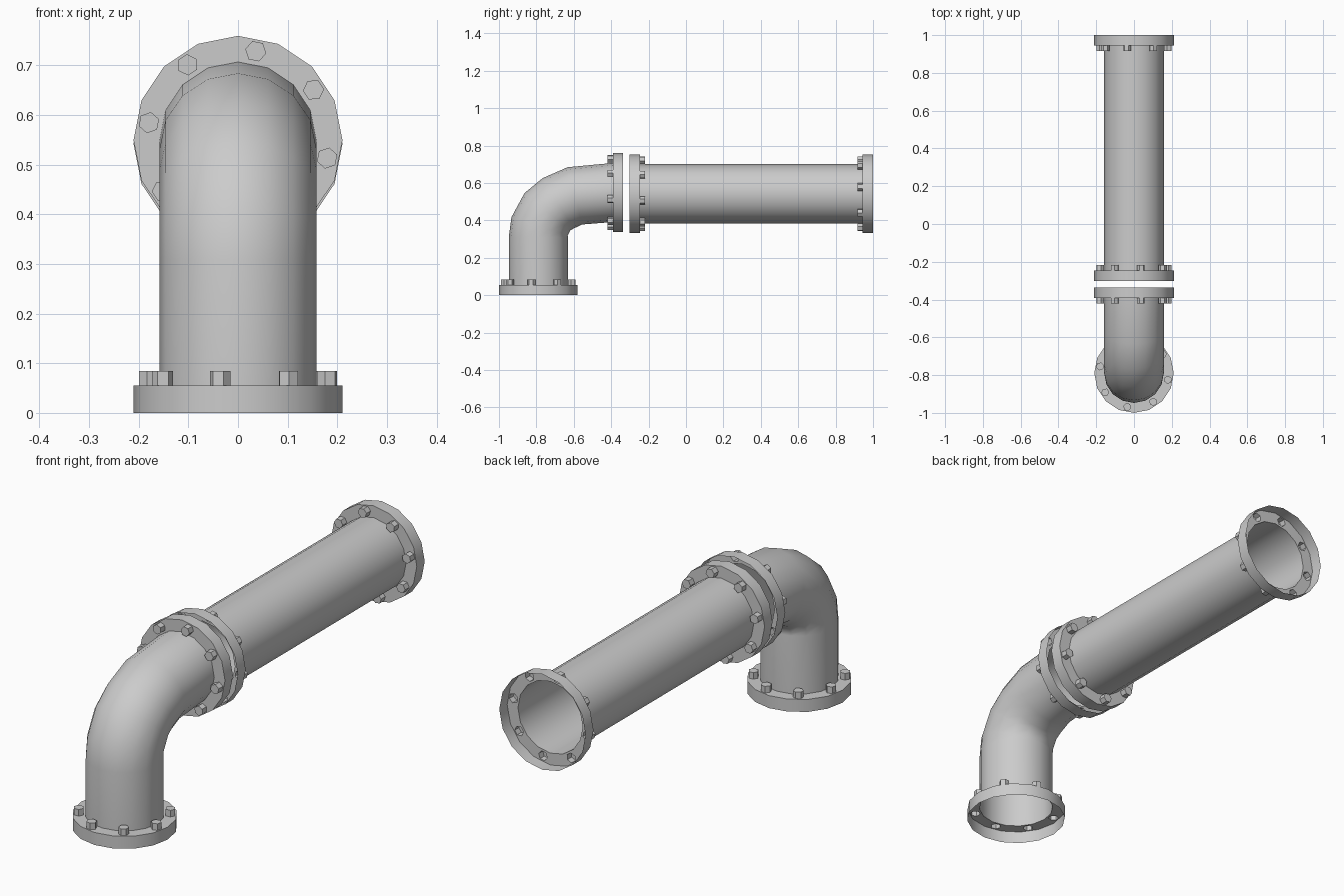
import bpy, bmesh
from math import sin, cos, pi, radians
from mathutils import Vector, Matrix

if "Cube" in bpy.data.objects:
    bpy.data.objects.remove(bpy.data.objects["Cube"])

SIDES, PIPE_R, FLANGE_R = 16, 0.158, 0.2105
FLANGE_H, BOLT_R, BOLT_H, BOLT_CIRCLE = 0.055, 0.0215, 0.029, 0.183


def finish(bm, name):
    mesh = bpy.data.meshes.new(name)
    bm.to_mesh(mesh)
    bm.free()
    ob = bpy.data.objects.new(name, mesh)
    bpy.context.collection.objects.link(ob)
    bpy.ops.object.select_all(action='DESELECT')
    ob.select_set(True)
    bpy.context.view_layer.objects.active = ob
    bpy.ops.object.shade_smooth_by_angle(angle=radians(40))
    return ob


def ring(bm, n, r, z=0.0, centre=(0, 0), phase=0.0):
    return [bm.verts.new((centre[0] + r * cos(phase + 2 * pi * i / n),
                          centre[1] + r * sin(phase + 2 * pi * i / n), z)) for i in range(n)]


def bridge(bm, low, high):
    n = len(low)
    for i in range(n):
        j = (i + 1) % n
        bm.faces.new((low[i], low[j], high[j], high[i]))


def loop_edges(bm, verts):
    out = []
    for a, b in zip(verts, verts[1:] + verts[:1]):
        out.append(bm.edges.get((a, b)) or bm.edges.new((a, b)))
    return out


# Hollow flange: open rim, pierced plate, and hex bolt heads raised from it
def flange(name, origin, tilt, phase):
    bm = bmesh.new()
    outer = ring(bm, SIDES, FLANGE_R)
    bridge(bm, ring(bm, SIDES, FLANGE_R, -FLANGE_H), outer)
    edges = loop_edges(bm, outer) + loop_edges(bm, ring(bm, SIDES, PIPE_R))
    for k in range(8):
        a = radians(phase + 45 * k)
        c = (BOLT_CIRCLE * cos(a), BOLT_CIRCLE * sin(a))
        base = ring(bm, 6, BOLT_R, 0, c, a + pi / 2)
        top = ring(bm, 6, BOLT_R, BOLT_H, c, a + pi / 2)
        bridge(bm, base, top)
        bm.faces.new(top)
        edges += loop_edges(bm, base)
    plate = bmesh.ops.triangle_fill(bm, edges=edges, use_beauty=True, normal=(0, 0, 1))
    for f in plate['geom']:
        if isinstance(f, bmesh.types.BMFace):
            f.normal_update()
            if f.normal.z < 0:
                f.normal_flip()
    bm.transform(Matrix.Translation(origin) @ Matrix.Rotation(radians(tilt), 4, 'X'))
    return finish(bm, name)


# Open tube swept in the YZ plane; stations are (y, z, heading in degrees from +y)
def tube(name, stations):
    bm = bmesh.new()
    last = None
    for y, z, heading in stations:
        h = radians(heading)
        side, up = Vector((1, 0, 0)), Vector((0, -sin(h), cos(h)))
        cur = [bm.verts.new(Vector((0, y, z)) + PIPE_R * (side * cos(t) - up * sin(t)))
               for t in (2 * pi * i / SIDES for i in range(SIDES))]
        if last:
            bridge(bm, last, cur)
        last = cur
    return finish(bm, name)


CY, ELBOW_Z, PIPE_Z = -0.7895, 0.549, 0.542

# Elbow with its two flanges
tube("elbow_pipe", [(CY, FLANGE_H, 90), (CY, 0.31, 90), (-0.783, 0.368, 72),
                    (-0.741, 0.446, 51), (-0.684, 0.491, 31.5), (-0.594, 0.531, 14.5),
                    (-0.391, ELBOW_Z, 0)])
flange("elbow_base_flange", (0, CY, FLANGE_H), 0, 33.75)
flange("elbow_outlet_flange", (0, -0.391, ELBOW_Z), 90, 33.75)

# Straight pipe with its two flanges
tube("straight_pipe", [(-0.247, PIPE_Z, 0), (0.945, PIPE_Z, 0)])
flange("pipe_inlet_flange", (0, -0.302 + FLANGE_H, PIPE_Z), -90, 11.25)
flange("pipe_end_flange", (0, 1 - FLANGE_H, PIPE_Z), 90, 11.25)
